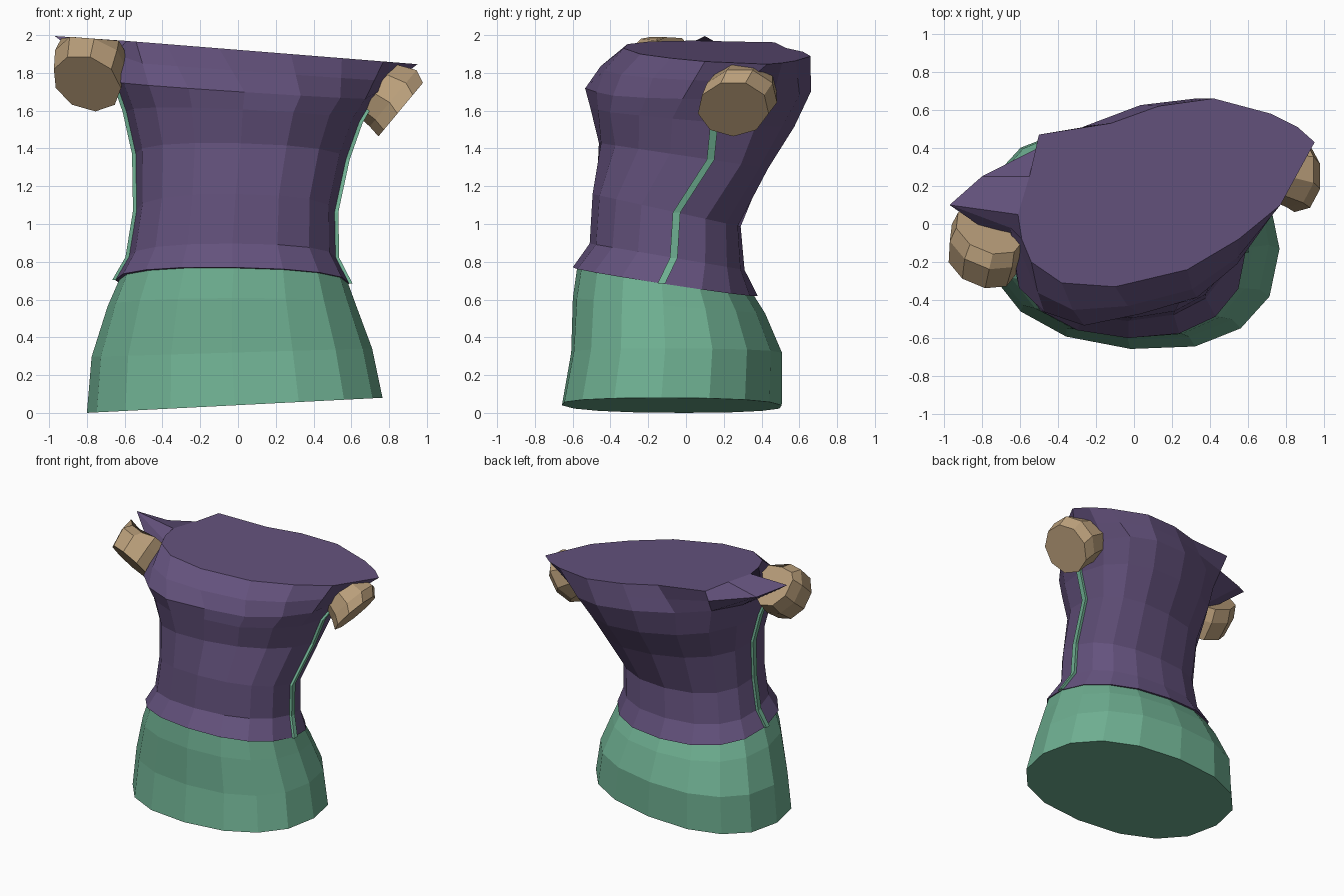
import bpy, bmesh, math
from mathutils import Vector

if "Cube" in bpy.data.objects:
    bpy.data.objects.remove(bpy.data.objects["Cube"])

N = 16


def material(name, rgb):
    m = bpy.data.materials.new(name)
    m.diffuse_color = (*rgb, 1)
    m.use_nodes = True
    m.node_tree.nodes["Principled BSDF"].inputs["Base Color"].default_value = m.diffuse_color
    return m


PURPLE = material("purple_cloth", (0.127, 0.084, 0.205))
GREEN = material("green_cloth", (0.156, 0.428, 0.283))
TAN = material("tan_skin", (0.485, 0.342, 0.195))


def loft(name, rings, mat):
    """Skin a closed, capped solid through rings of equal point count."""
    bm = bmesh.new()
    loops = [[bm.verts.new(p) for p in r] for r in rings]
    n = len(rings[0])
    for lo, hi in zip(loops, loops[1:]):
        for i in range(n):
            j = (i + 1) % n
            bm.faces.new((lo[i], lo[j], hi[j], hi[i]))
    bm.faces.new(loops[0][::-1])
    bm.faces.new(loops[-1])
    bmesh.ops.recalc_face_normals(bm, faces=bm.faces)
    me = bpy.data.meshes.new(name)
    bm.to_mesh(me)
    bm.free()
    me.materials.append(mat)
    ob = bpy.data.objects.new(name, me)
    bpy.context.collection.objects.link(ob)
    return ob


def top_z(x):
    return 1.922 - 0.08 * x


def ring(xl, xr, yf, yb, yc, twist, z0, sx, sy):
    """Boxy oval: x limits, y limits, side y, twist, then tilted height plane."""
    pts = []
    for i in range(N):
        a = 2 * math.pi * i / N
        c, s = math.cos(a), math.sin(a)
        c = math.copysign(abs(c) ** 0.87, c) if abs(c) > 1e-6 else 0
        s = math.copysign(abs(s) ** 0.87, s) if abs(s) > 1e-6 else 0
        d = (yb - yc) if s > 0 else (yc - yf)
        d = math.sqrt(d * d - twist * twist)
        x = (xl + xr) / 2 + (xr - xl) / 2 * c
        y = yc + twist * c + d * s
        pts.append(Vector((x, y, z0 + sx * x + sy * y)))
    return pts


# Hips, cut off at a slight slope
hips = [
    ring(-0.80, 0.765, -0.66, 0.51, -0.07, -0.06, 0.041, 0.051, 0.0),
    ring(-0.775, 0.71, -0.61, 0.51, -0.06, -0.05, 0.32, 0.03, 0.0),
    ring(-0.69, 0.625, -0.60, 0.42, -0.09, -0.03, 0.56, 0.0, -0.08),
    ring(-0.62, 0.575, -0.575, 0.34, -0.11, -0.02, 0.70, -0.02, -0.14),
    ring(-0.50, 0.45, -0.45, 0.25, -0.10, 0.0, 0.80, 0.0, -0.16),
]
loft("hips", hips, GREEN)

# Shirt: flared hem, waist, twisting chest
shirt = [
    ring(-0.65, 0.59, -0.60, 0.38, -0.11, -0.02, 0.677, -0.02, -0.155),
    ring(-0.58, 0.52, -0.51, 0.31, -0.075, 0.01, 0.81, 0.0, -0.17),
    ring(-0.54, 0.515, -0.495, 0.29, -0.07, 0.02, 1.05, 0.0, -0.22),
    ring(-0.545, 0.575, -0.46, 0.43, 0.03, 0.10, 1.36, 0.0, -0.15),
    ring(-0.595, 0.645, -0.48, 0.57, 0.03, 0.12, 1.57, -0.03, -0.08),
    ring(-0.65, 0.72, -0.50, 0.65, 0.05, 0.17, 1.71, -0.07, 0.02),
]
# Chest bulges
for r in (4, 5):
    for i in (11, 13):
        shirt[r][i].y -= 0.022
# Top cut outline, starting at the right shoulder and going round the back
outline = [(0.95, 0.43), (0.86, 0.51), (0.72, 0.58), (0.42, 0.66),
           (0.13, 0.62), (-0.12, 0.53), (-0.50, 0.47), (-0.55, 0.25),
           (-0.61, 0.05), (-0.59, -0.08), (-0.54, -0.20), (-0.38, -0.31),
           (-0.10, -0.33), (0.28, -0.24), (0.55, -0.08), (0.77, 0.10)]
top = [Vector((x, y, top_z(x))) for x, y in outline]
# Rounded upper chest between the armpits and the cut
upper = [a.lerp(b, 0.5) for a, b in zip(shirt[5], top)]
for i in (10, 11, 12, 13, 14):
    upper[i].y -= 0.03
# Sloping flap over the left shoulder, outside the cut
upper[7] = Vector((-0.80, 0.25, 1.91))
upper[8] = Vector((-0.97, 0.10, 1.995))
upper[9] = Vector((-0.65, -0.02, 1.90))
shirt += [upper, top]
loft("shirt", shirt, PURPLE)

# Side piping that follows the shirt seams
for name, idx, sgn in (("right_piping", 0, 1), ("left_piping", N // 2, -1)):
    strip = []
    for r in shirt[:6]:
        p = r[idx]
        strip.append([p + Vector((sgn * dx, dy, 0)) for dx, dy in
                      ((-0.03, -0.02), (0.016, -0.02), (0.016, 0.02), (-0.03, 0.02))])
    loft(name, strip, GREEN)


# Arm stumps, trimmed by the sloping top plane
def arm(name, axis, trim, stations):
    axis = Vector(axis).normalized()
    u = axis.cross(Vector((0, 0, 1))).normalized()
    v = u.cross(axis)
    rings = []
    for c, rad in stations:
        pts = []
        for i in range(9):
            a = 2 * math.pi * (i + 0.75) / 9
            p = Vector(c) + rad * (u * math.cos(a) + v * math.sin(a))
            p.z = min(p.z, top_z(p.x) + trim)
            pts.append(p)
        rings.append(pts)
    loft(name, rings, TAN)


arm("left_arm", (-0.3, -0.72, -0.62), -0.002,
    [((-0.80, -0.21, 1.745), 0.19), ((-0.78, -0.10, 1.84), 0.205), ((-0.76, -0.03, 1.91), 0.19)])
arm("right_arm", (0.77, 0.0, -0.64), -0.003,
    [((0.865, 0.25, 1.61), 0.19), ((0.825, 0.285, 1.67), 0.20), ((0.70, 0.31, 1.74), 0.17)])
